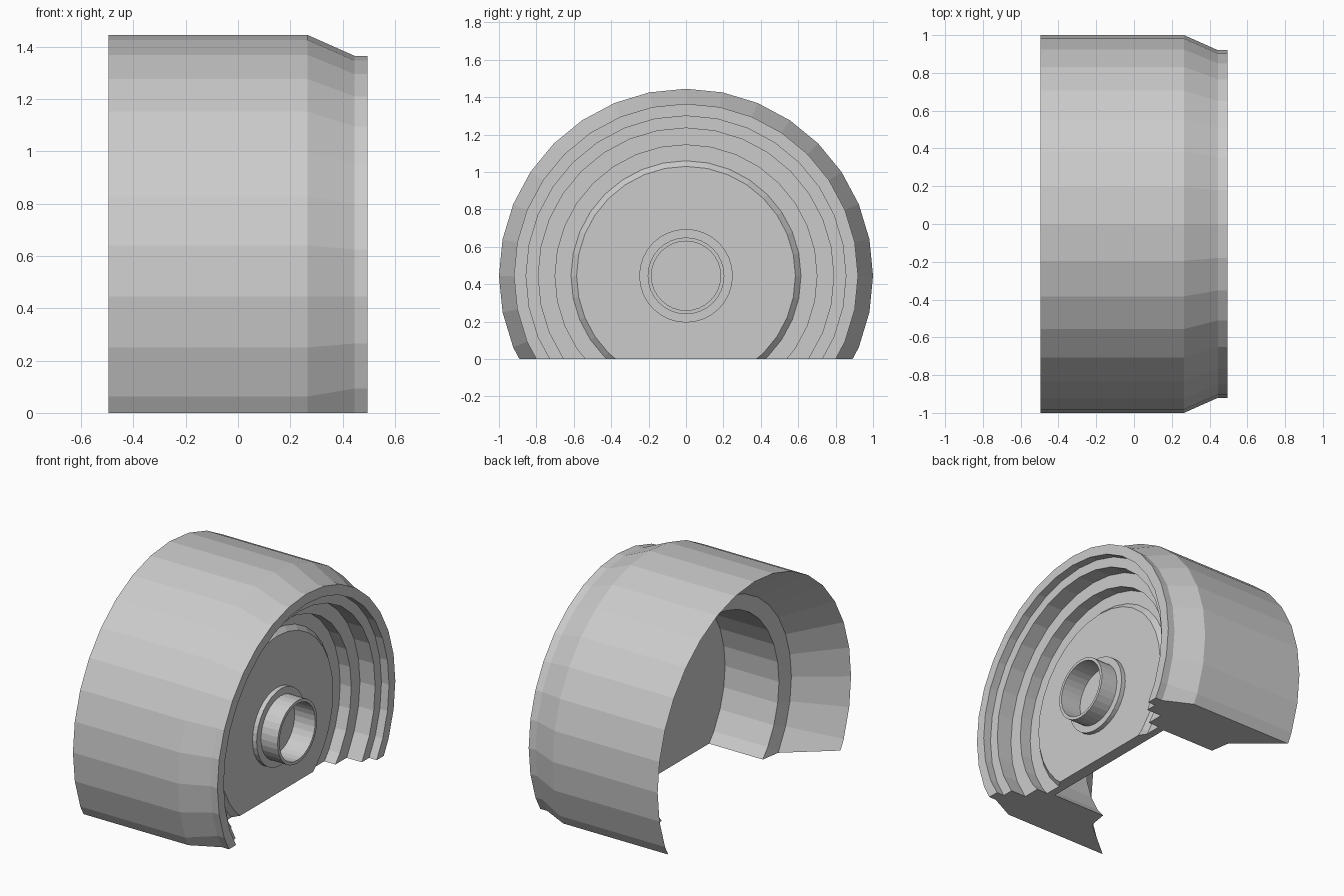
import bpy, bmesh
from math import sin, cos, pi

if "Cube" in bpy.data.objects:
    bpy.data.objects.remove(bpy.data.objects["Cube"])

AXLE_Z = 0.445


def lathe(name, profile, segments, closed=False):
    """Revolve (x, radius) points around the x axis at axle height."""
    bm = bmesh.new()
    rings = []
    for x, r in profile:
        if r == 0:
            rings.append([bm.verts.new((x, 0, AXLE_Z))] * segments)
        else:
            rings.append([bm.verts.new((x, r * sin(2 * pi * i / segments),
                                        AXLE_Z + r * cos(2 * pi * i / segments)))
                          for i in range(segments)])
    pairs = list(zip(rings, rings[1:]))
    if closed:
        pairs.append((rings[-1], rings[0]))
    for a, b in pairs:
        for i in range(segments):
            j = (i + 1) % segments
            bm.faces.new(dict.fromkeys((a[i], a[j], b[j], b[i])))
    bmesh.ops.recalc_face_normals(bm, faces=bm.faces)
    return name, bm


def finish(name, bm):
    mesh = bpy.data.meshes.new(name)
    bm.to_mesh(mesh)
    bm.free()
    obj = bpy.data.objects.new(name, mesh)
    bpy.context.collection.objects.link(obj)
    return obj


# Wheel body: stepped front face, tread, hollow tapered back
wheel_profile = [
    (0.28, 0), (0.28, 0.585), (0.25, 0.615), (0.25, 0.70),
    (0.33, 0.70), (0.33, 0.79), (0.44, 0.79), (0.44, 0.855),
    (0.495, 0.855), (0.495, 0.92), (0.445, 0.92), (0.265, 1.0),
    (-0.495, 1.0), (-0.21, 0.79), (-0.19, 0.69), (0.20, 0.69), (0.20, 0),
]
name, bm = lathe("half_wheel", wheel_profile, 32)

# Flat cut at ground level, with the section filled
geom = bm.verts[:] + bm.edges[:] + bm.faces[:]
bmesh.ops.bisect_plane(bm, geom=geom, plane_co=(0, 0, 0), plane_no=(0, 0, 1),
                       clear_inner=True)
bmesh.ops.holes_fill(bm, edges=[e for e in bm.edges if e.is_boundary], sides=0)
bmesh.ops.recalc_face_normals(bm, faces=bm.faces)
finish(name, bm)

# Hub: flange with an open tube
hub_profile = [(0.275, 0.25), (0.31, 0.25), (0.31, 0.205), (0.43, 0.205),
               (0.43, 0.185), (0.275, 0.185)]
finish(*lathe("hub", hub_profile, 32, closed=True))
